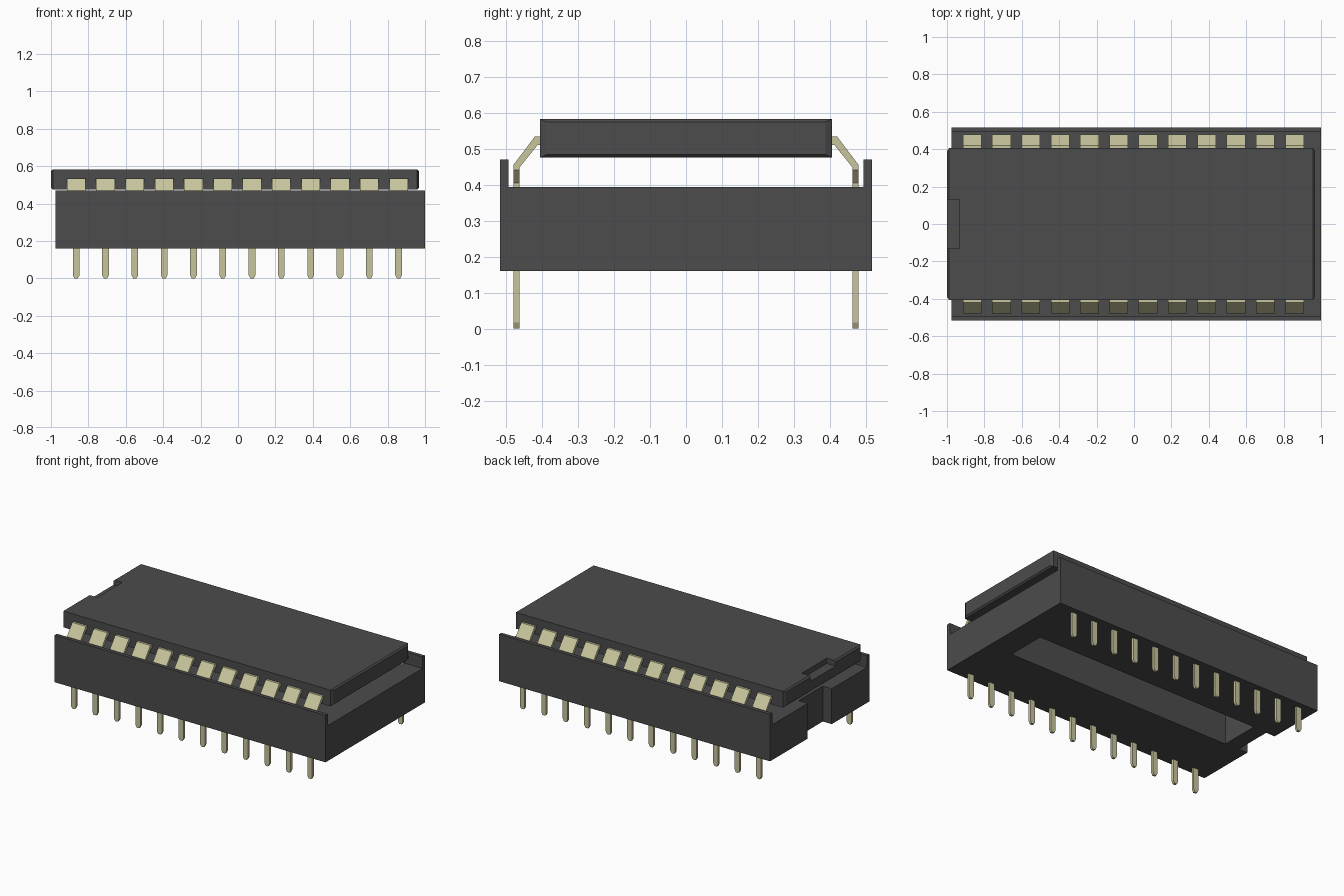
import bpy
import bmesh

old = bpy.data.objects.get("Cube")
if old:
    bpy.data.objects.remove(old, do_unlink=True)


def material(name, colour):
    m = bpy.data.materials.new(name)
    m.use_nodes = True
    m.diffuse_color = colour
    bsdf = next(n for n in m.node_tree.nodes if n.type == 'BSDF_PRINCIPLED')
    bsdf.inputs["Base Color"].default_value = colour
    return m


DARK = material("dark grey plastic", (0.072, 0.072, 0.072, 1))
GOLD = material("pale gold metal", (0.58, 0.56, 0.34, 1))


def finish(bm, name, mat):
    bmesh.ops.recalc_face_normals(bm, faces=bm.faces)
    mesh = bpy.data.meshes.new(name)
    bm.to_mesh(mesh)
    bm.free()
    mesh.materials.append(mat)
    obj = bpy.data.objects.new(name, mesh)
    bpy.context.collection.objects.link(obj)
    return obj


def loft(name, rings, mat):
    """Join matching rings of points and cap both ends."""
    bm = bmesh.new()
    loops = [[bm.verts.new(p) for p in ring] for ring in rings]
    n = len(loops[0])
    for a, b in zip(loops, loops[1:]):
        for i in range(n):
            j = (i + 1) % n
            bm.faces.new((a[i], a[j], b[j], b[i]))
    bm.faces.new(loops[0])
    bm.faces.new(loops[-1])
    return finish(bm, name, mat)


def rect_yz(x, y, z0, z1):
    return [(x, -y, z0), (x, y, z0), (x, y, z1), (x, -y, z1)]


def cut(obj, x0, x1, y, z0, z1):
    """Remove a box centred on y = 0."""
    cutter = loft("cutter", [rect_yz(x, y, z0, z1) for x in (x0, x1)], DARK)
    cutter.hide_render = True
    mod = obj.modifiers.new("cut", 'BOOLEAN')
    mod.operation = 'DIFFERENCE'
    mod.solver = 'EXACT'
    mod.object = cutter
    bpy.context.view_layer.objects.active = obj
    bpy.ops.object.modifier_apply(modifier=mod.name)
    bpy.data.objects.remove(cutter, do_unlink=True)


# Socket base with raised lips along both long sides
half = [(0.517, 0.16), (0.517, 0.47), (0.493, 0.47), (0.493, 0.393)]
section = half + [(-y, z) for y, z in reversed(half)]
base = loft("socket_base", [[(x, y, z) for y, z in section] for x in (-0.975, 1.0)], DARK)
cut(base, -0.81, 0.83, 0.13, 0.1, 0.6)      # long opening
cut(base, -1.1, -0.91, 0.125, 0.1, 0.6)     # end groove

# Chip body with slightly chamfered ends and an orientation notch
chip = loft("chip_body", [
    rect_yz(-1.0, 0.387, 0.484, 0.574),
    rect_yz(-0.99, 0.405, 0.475, 0.582),
    rect_yz(0.957, 0.405, 0.475, 0.582),
    rect_yz(0.967, 0.387, 0.484, 0.574)], DARK)
cut(chip, -1.1, -0.935, 0.13, 0.547, 0.7)

# Leads: (outer y, outer z, inner y, inner z, half width) along the strip
LEAD = [
    (0.400, 0.533, 0.400, 0.510, 0.050),
    (0.420, 0.533, 0.412, 0.510, 0.050),
    (0.479, 0.455, 0.463, 0.447, 0.050),
    (0.479, 0.440, 0.463, 0.440, 0.050),
    (0.479, 0.405, 0.463, 0.405, 0.018),
    (0.479, 0.017, 0.463, 0.017, 0.018),
    (0.479, 0.000, 0.463, 0.000, 0.009),
]
COUNT, FIRST, PITCH = 12, -0.865, 0.1567
for side, label in ((-1, "front"), (1, "back")):
    for i in range(COUNT):
        x = FIRST + i * PITCH
        loft(f"{label}_pin_{i + 1}", [
            [(x - w, side * yo, zo), (x + w, side * yo, zo),
             (x + w, side * yi, zi), (x - w, side * yi, zi)]
            for yo, zo, yi, zi, w in LEAD], GOLD)
